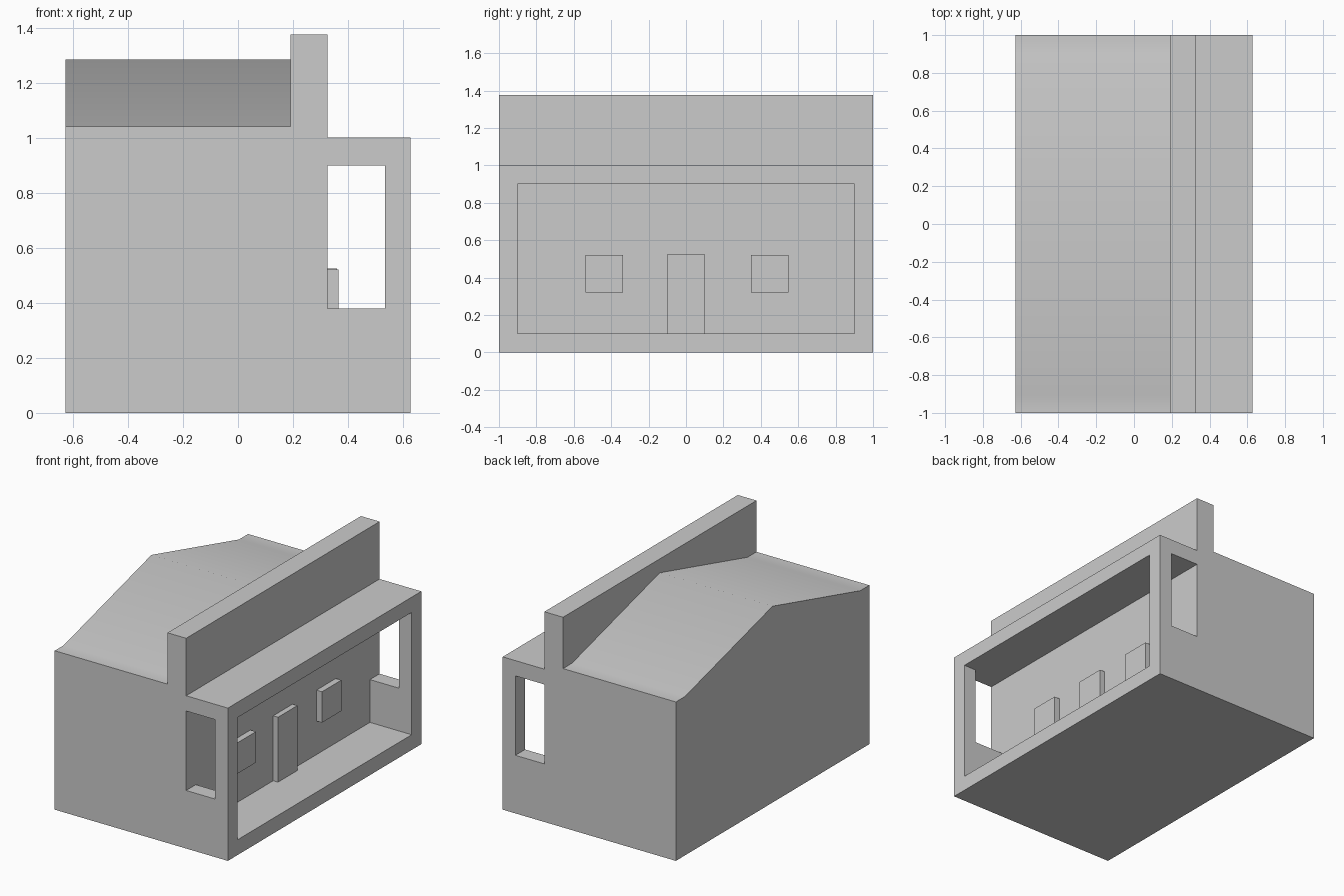
import bpy, bmesh, math

if "Cube" in bpy.data.objects:
    bpy.data.objects.remove(bpy.data.objects["Cube"])


def prism(name, pts, axis, lo, hi):
    """Extrude a 2D profile; axis 'X' uses (y, z) points, 'Y' uses (x, z)."""
    bm = bmesh.new()
    put = (lambda p, t: (t, p[0], p[1])) if axis == 'X' else (lambda p, t: (p[0], t, p[1]))
    face = bm.faces.new([bm.verts.new(put(p, lo)) for p in pts])
    ext = bmesh.ops.extrude_face_region(bm, geom=[face])
    step = (hi - lo, 0, 0) if axis == 'X' else (0, hi - lo, 0)
    bmesh.ops.translate(bm, vec=step,
                        verts=[v for v in ext['geom'] if isinstance(v, bmesh.types.BMVert)])
    bmesh.ops.recalc_face_normals(bm, faces=bm.faces)
    mesh = bpy.data.meshes.new(name)
    bm.to_mesh(mesh)
    bm.free()
    ob = bpy.data.objects.new(name, mesh)
    bpy.context.collection.objects.link(ob)
    return ob


def box(name, x0, x1, y0, y1, z0, z1):
    return prism(name, [(x0, z0), (x1, z0), (x1, z1), (x0, z1)], 'Y', y0, y1)


def boolean(ob, tool, op):
    mod = ob.modifiers.new(op, 'BOOLEAN')
    mod.operation, mod.solver, mod.object = op, 'EXACT', tool
    bpy.context.view_layer.objects.active = ob
    bpy.ops.object.modifier_apply(modifier=mod.name)
    bpy.data.objects.remove(tool)


HALF, BACK, WALL = 0.627, 0.19, 0.325

# Main block with gently pitched roof and flat eaves
building = prism("building", [(-1, 0), (1, 0), (1, 1.04), (0.907, 1.04), (0, 1.285),
                              (-0.907, 1.04), (-1, 1.04)], 'X', -HALF, BACK)

# Tall false front joined to the porch block
facade = prism("facade", [(BACK, 0), (HALF, 0), (HALF, 1), (WALL, 1),
                          (WALL, 1.376), (BACK, 1.376)], 'Y', -1, 1)
boolean(building, facade, 'UNION')

# Porch recess, then the openings through both porch ends
boolean(building, box("porch_cutter", WALL, 0.8, -0.9, 0.9, 0.1, 0.9), 'DIFFERENCE')
boolean(building, box("side_cutter", WALL, 0.535, -1.2, 1.2, 0.38, 0.9), 'DIFFERENCE')

# Smooth roof slopes, sharp walls
bpy.ops.object.select_all(action='DESELECT')
building.select_set(True)
bpy.context.view_layer.objects.active = building
bpy.ops.object.shade_smooth_by_angle(angle=math.radians(40))

# Door and window panels on the porch wall
box("door", WALL, 0.36, -0.1, 0.1, 0.1, 0.525)
for side, y in (("left", -0.436), ("right", 0.447)):
    box("window_" + side, WALL, 0.365, y - 0.1, y + 0.1, 0.32, 0.522)
